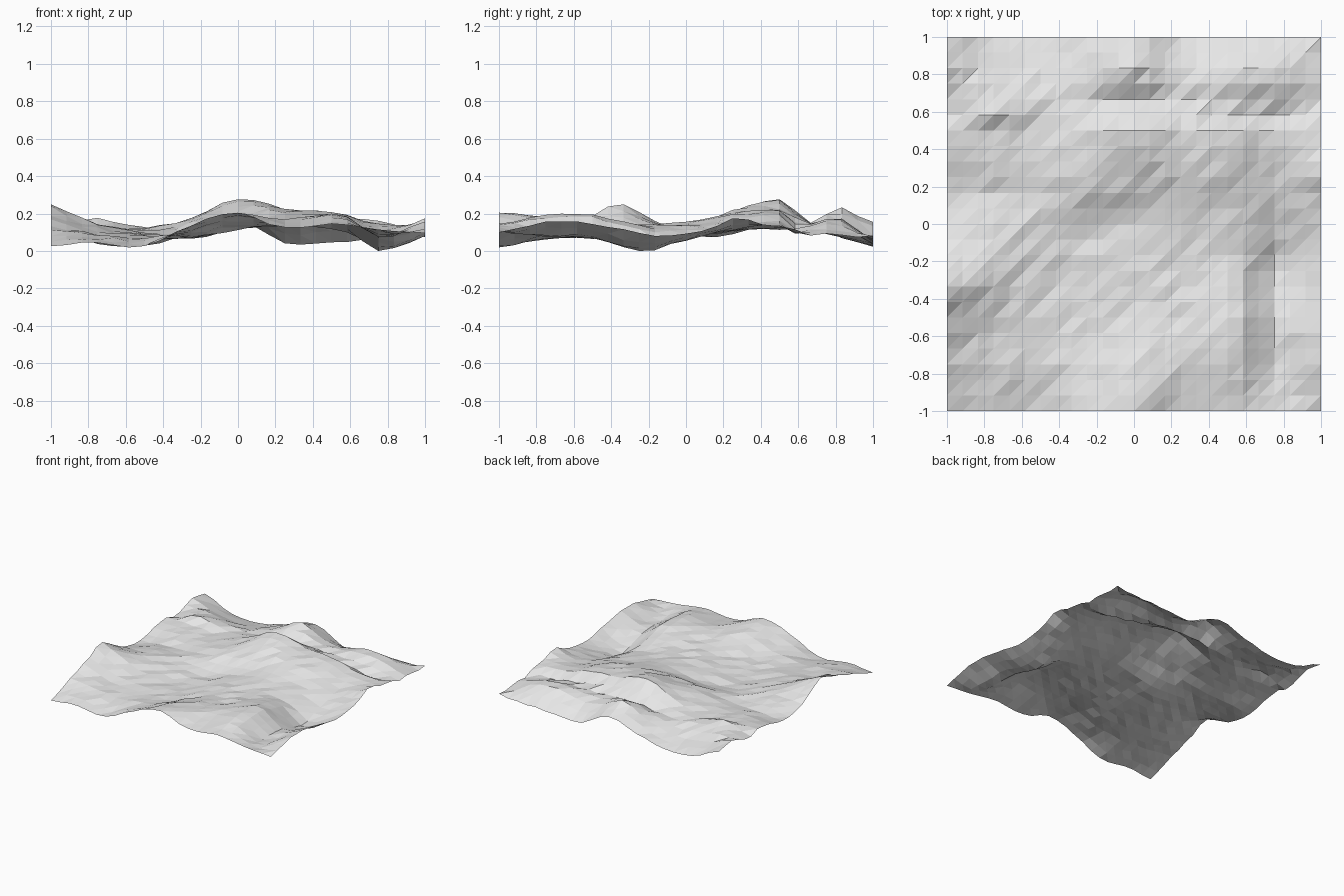
import bpy, bmesh, random

if "Cube" in bpy.data.objects:
    bpy.data.objects.remove(bpy.data.objects["Cube"])

random.seed(4)
CELLS = 24

# Coarse height survey: columns run along x, rows along y
COLS = [-1, -.75, -.5, -.25, 0, .25, .57, .77, 1]
ROWS = {
    -1.0: [.04, .06, .03, .15, .22, .13, .155, .12, .10],
    -.75: [.12, .09, .08, .11, .19, .18, .19, .09, .17],
    -.5: [.20, .11, .09, .08, .13, .16, .195, .08, .15],
    -.33: [.265, .15, .09, .08, .13, .15, .15, .02, .12],
    -.17: [.165, .15, .10, .085, .13, .15, .12, .015, .09],
    0.0: [.10, .13, .11, .09, .13, .16, .13, .07, .10],
    .17: [.08, .105, .12, .16, .185, .19, .155, .11, .14],
    .25: [.10, .12, .125, .18, .215, .22, .175, .12, .18],
    .5: [.14, .145, .13, .18, .29, .24, .20, .15, .14],
    .58: [.12, .18, .13, .155, .23, .20, .14, .11, .12],
    .67: [.12, .165, .13, .13, .16, .15, .15, .14, .10],
    .8: [.17, .12, .09, .14, .24, .15, .19, .17, .10],
    1.0: [.15, .055, .04, .10, .165, .055, .06, .07, .085],
}


def spline(keys, vals, t):
    """Smooth curve through unevenly spaced values."""
    n = len(keys)
    i = max(k for k in range(n - 1) if keys[k] <= t + 1e-6)

    def slope(k):
        a, b = max(k - 1, 0), min(k + 1, n - 1)
        return (vals[b] - vals[a]) / (keys[b] - keys[a])

    h = keys[i + 1] - keys[i]
    u = (t - keys[i]) / h
    return ((2*u**3 - 3*u**2 + 1) * vals[i] + (u**3 - 2*u**2 + u) * h * slope(i)
            + (3*u**2 - 2*u**3) * vals[i + 1] + (u**3 - u**2) * h * slope(i + 1))


def height(x, y):
    return spline(list(ROWS), [spline(COLS, row, x) for row in ROWS.values()], y)


# Terrain sheet with slightly rough, faceted ground
bm = bmesh.new()
grid = []
for j in range(CELLS + 1):
    y = -1 + 2 * j / CELLS
    line = []
    for i in range(CELLS + 1):
        x = -1 + 2 * i / CELLS
        line.append(bm.verts.new((x, y, height(x, y) + random.uniform(-.008, .008))))
    grid.append(line)
for j in range(CELLS):
    for i in range(CELLS):
        a, b = grid[j][i], grid[j][i + 1]
        c, d = grid[j + 1][i + 1], grid[j + 1][i]
        bm.faces.new((a, b, c))
        bm.faces.new((a, c, d))

# Rest the lowest point on the ground plane
low = min(v.co.z for v in bm.verts)
for v in bm.verts:
    v.co.z -= low

mesh = bpy.data.meshes.new("terrain")
bm.to_mesh(mesh)
bm.free()
terrain = bpy.data.objects.new("terrain", mesh)
bpy.context.collection.objects.link(terrain)

grey = bpy.data.materials.new("light grey")
grey.diffuse_color = (.8, .8, .8, 1)
grey.use_nodes = True
grey.node_tree.nodes["Principled BSDF"].inputs["Base Color"].default_value = grey.diffuse_color
mesh.materials.append(grey)
